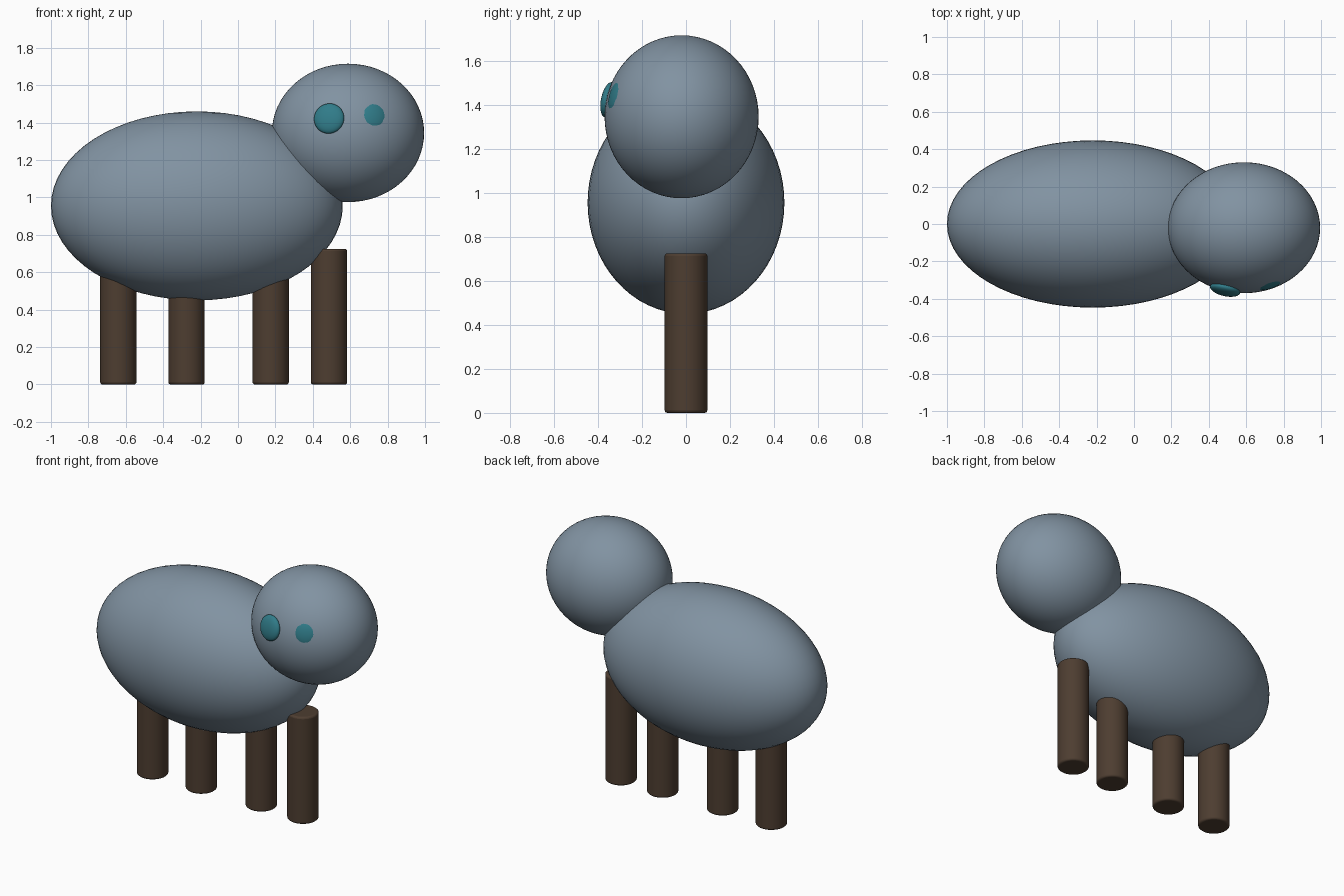
import bpy
from mathutils import Vector

if "Cube" in bpy.data.objects:
    bpy.data.objects.remove(bpy.data.objects["Cube"])


def material(name, rgb):
    m = bpy.data.materials.new(name)
    m.diffuse_color = (*rgb, 1)
    m.use_nodes = True
    m.node_tree.nodes["Principled BSDF"].inputs["Base Color"].default_value = m.diffuse_color
    return m


wool = material("blue_grey", (0.22, 0.29, 0.36))
wood = material("dark_brown", (0.075, 0.047, 0.03))
teal = material("teal", (0.03, 0.2, 0.25))


def ellipsoid(name, centre, radii, mat, segments=64, rings=32):
    bpy.ops.mesh.primitive_uv_sphere_add(segments=segments, ring_count=rings,
                                         radius=1, location=centre)
    ob = bpy.context.object
    ob.name = name
    ob.scale = radii
    bpy.ops.object.transform_apply(location=False, rotation=False, scale=True)
    bpy.ops.object.shade_smooth()
    ob.data.materials.append(mat)
    return ob


# Body and head
ellipsoid("body", (-0.22, 0, 0.955), (0.78, 0.447, 0.505), wool)
HEAD = Vector((0.588, -0.02, 1.345))
RADII = Vector((0.407, 0.35, 0.37))
ellipsoid("head", HEAD, RADII, wool)

# Eyes: flattened spheres lying on the front of the head
for name, x, z, sink in (("left_eye", 0.487, 1.422, 0.0),
                         ("right_eye", 0.73, 1.442, 0.0265)):
    u, w = (x - HEAD.x) / RADII.x, (z - HEAD.z) / RADII.z
    v = -(1 - u * u - w * w) ** 0.5
    normal = Vector((u / RADII.x, v / RADII.y, w / RADII.z)).normalized()
    point = Vector((x, HEAD.y + v * RADII.y, z)) - normal * sink
    eye = ellipsoid(name, point, (0.082, 0.082, 0.031), teal, 48, 24)
    eye.rotation_euler = normal.to_track_quat('Z', 'Y').to_euler()

# Legs: four softened posts in a single row
for i, x in enumerate((-0.64, -0.275, 0.175, 0.487)):
    bpy.ops.mesh.primitive_cylinder_add(vertices=48, radius=0.097, depth=0.725,
                                        location=(x, 0, 0.3625))
    leg = bpy.context.object
    leg.name = f"leg_{i + 1}"
    leg.data.materials.append(wood)
    bpy.ops.object.shade_smooth_by_angle()
    bevel = leg.modifiers.new("soft_edge", 'BEVEL')
    bevel.width = 0.012
    bevel.segments = 3
    bevel.limit_method = 'ANGLE'
